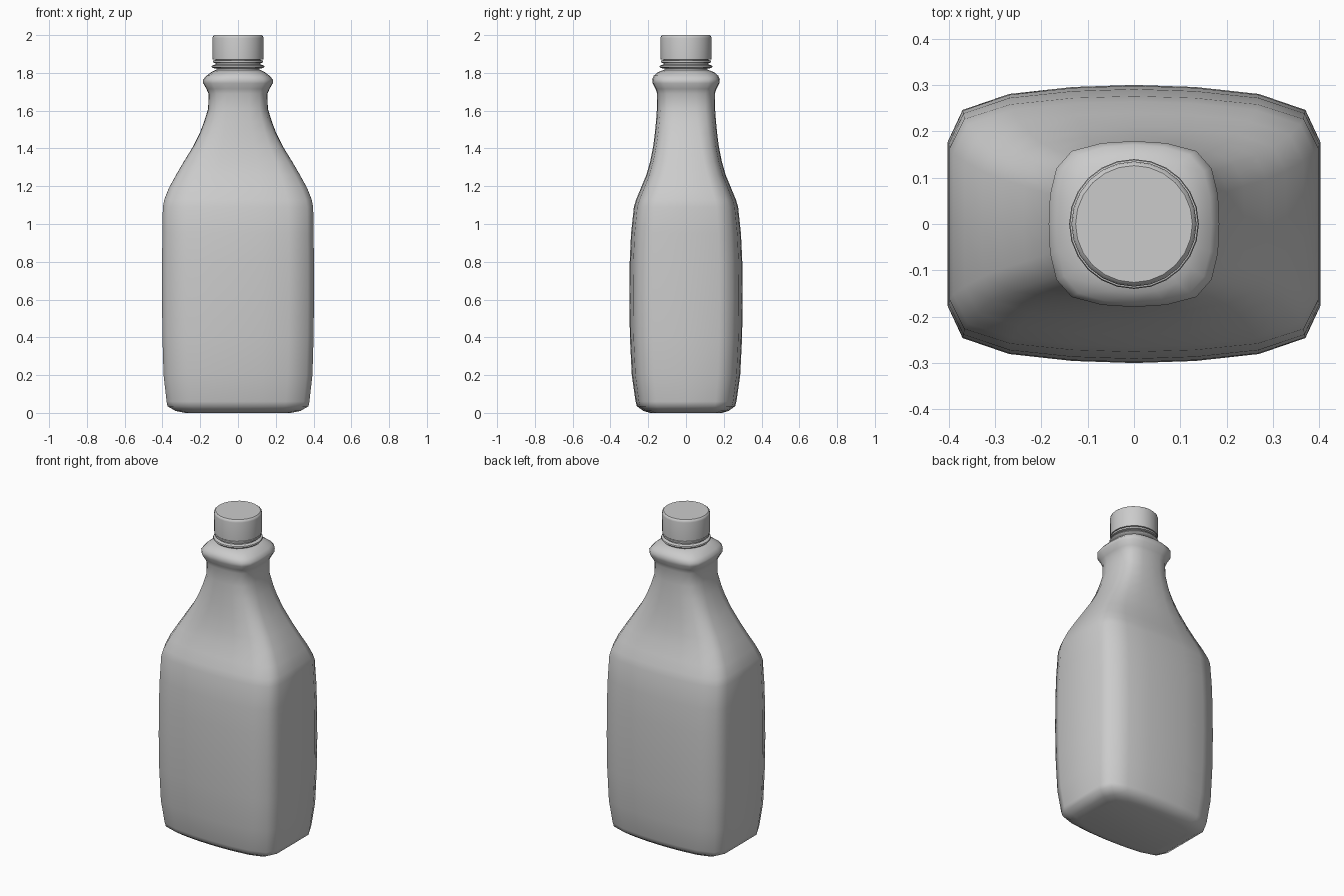
import bpy, bmesh
from math import sin, cos, pi, radians

if "Cube" in bpy.data.objects:
    bpy.data.objects.remove(bpy.data.objects["Cube"])


def loft(name, rings, angle):
    """Skin a stack of equal-length rings, cap both ends, shade smooth."""
    bm = bmesh.new()
    rows = [[bm.verts.new(p) for p in ring] for ring in rings]
    n = len(rows[0])
    for low, high in zip(rows, rows[1:]):
        for i in range(n):
            j = (i + 1) % n
            bm.faces.new((low[i], low[j], high[j], high[i]))
    bm.faces.new(rows[0][::-1])
    bm.faces.new(rows[-1])
    mesh = bpy.data.meshes.new(name)
    bm.to_mesh(mesh)
    bm.free()
    obj = bpy.data.objects.new(name, mesh)
    bpy.context.collection.objects.link(obj)
    bpy.ops.object.select_all(action='DESELECT')
    obj.select_set(True)
    bpy.context.view_layer.objects.active = obj
    bpy.ops.object.shade_smooth_by_angle(angle=radians(angle))
    return obj


def mirror_quarter(q):
    """Quarter outline from +x to +y -> full closed outline."""
    half = q + [(-x, y) for x, y in q[-2::-1]]
    return half + [(x, -y) for x, y in half[-2:0:-1]]


def lathe(name, profile, sides=24):
    return loft(name, [[(r * cos(2 * pi * i / sides), r * sin(2 * pi * i / sides), z)
                        for i in range(sides)] for r, z in profile], 40)


# Unit cross-sections: boxy body, soft square collar, round neck
boxy = mirror_quarter([(1, 0), (1, .59), (.92, .82), (.67, .935), (.33, .985), (0, 1)])
soft = mirror_quarter([(1, 0), (.985, .35), (.91, .67), (.73, .88), (.38, .975), (0, 1)])
circle = [(cos(pi * i / 10), sin(pi * i / 10)) for i in range(20)]

# Bottle body: height, half width, half depth, shape (0 boxy, 1 soft, 2 round)
levels = [
    (.0, .28, .19, 0), (.01, .33, .225, 0), (.035, .373, .26, 0), (.06, .378, .267, 0),
    (.2, .394, .287, 0), (.4, .4, .297, 0), (.6, .402, .3, 0), (.8, .402, .298, 0),
    (.95, .4, .291, 0), (1.09, .398, .276, 0), (1.13, .39, .264, .05),
    (1.19, .366, .239, .1), (1.26, .328, .21, .2), (1.33, .287, .19, .35),
    (1.41, .238, .174, .5), (1.48, .203, .165, .7), (1.54, .18, .159, .85),
    (1.61, .158, .154, 1), (1.69, .156, .153, 1), (1.715, .167, .161, 1),
    (1.745, .184, .177, 1), (1.765, .184, .179, 1), (1.785, .167, .171, 1.1),
    (1.803, .143, .15, 1.5), (1.815, .12, .12, 2)]


def section(z, a, b, t):
    lo, hi = (boxy, soft) if t <= 1 else (soft, circle)
    k = t if t <= 1 else t - 1
    return [(a * (p[0] + (q[0] - p[0]) * k), b * (p[1] + (q[1] - p[1]) * k), z)
            for p, q in zip(lo, hi)]


loft("bottle_body", [section(*lv) for lv in levels], 75)

# Neck finish with support ring and tamper band
lathe("neck_rings", [(.115, 1.80), (.115, 1.822), (.135, 1.826), (.14, 1.832), (.138, 1.839),
                     (.12, 1.844), (.12, 1.852), (.132, 1.855), (.132, 1.865),
                     (.12, 1.868), (.12, 1.88)])

# Screw cap with softened top edge
lathe("cap", [(.134, 1.87), (.135, 1.985), (.133, 1.994), (.126, 2.0)])
